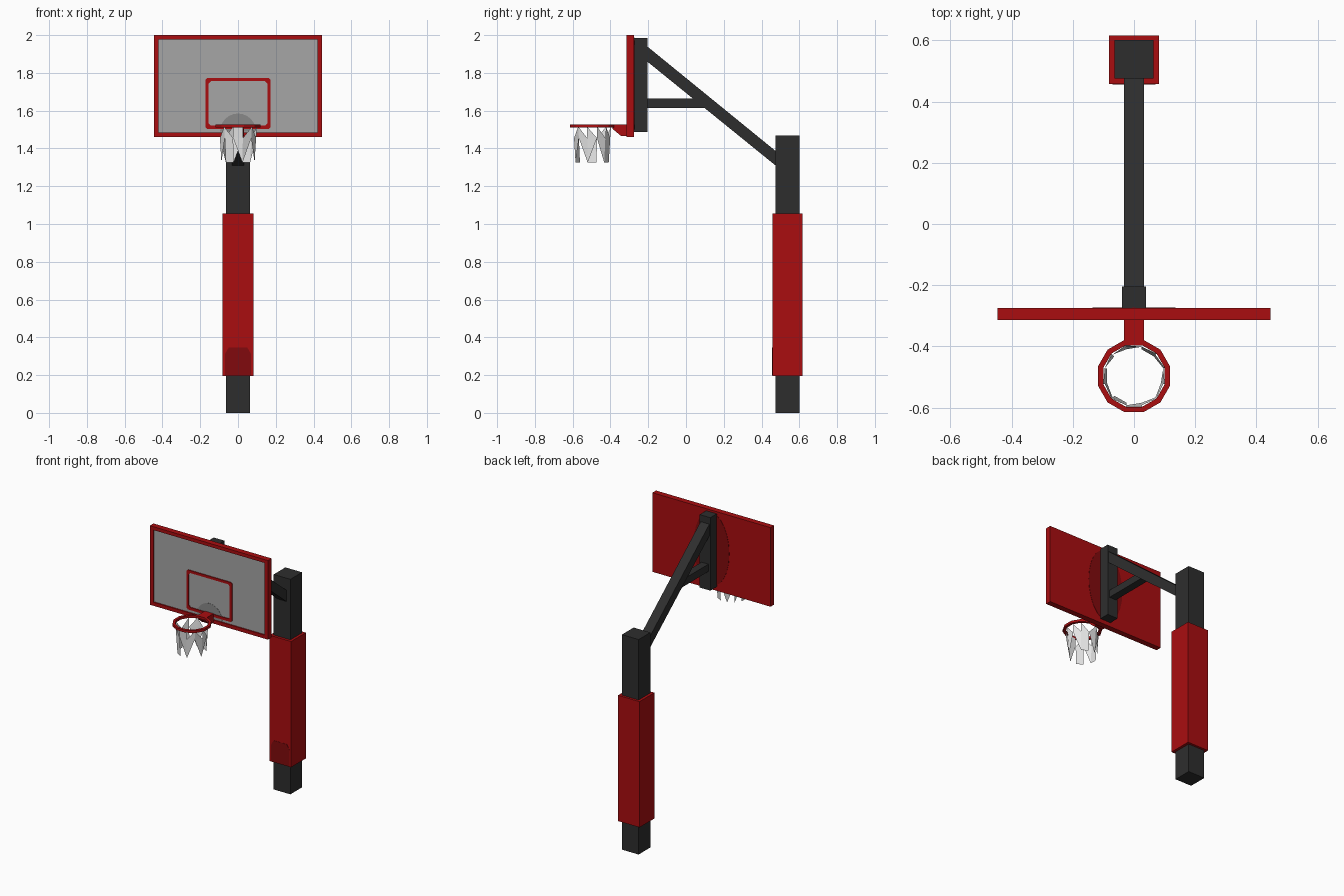
import bpy, math, random

if "Cube" in bpy.data.objects:
    bpy.data.objects.remove(bpy.data.objects["Cube"])

random.seed(4)


def mat(name, rgb):
    m = bpy.data.materials.new(name)
    m.diffuse_color = (*rgb, 1)
    m.use_nodes = True
    m.node_tree.nodes["Principled BSDF"].inputs["Base Color"].default_value = m.diffuse_color
    return m


RED = mat("red", (0.40, 0.004, 0.005))
DARK_RED = mat("dark red", (0.22, 0.003, 0.004))
BLACK = mat("charcoal", (0.027, 0.027, 0.027))
GREY = mat("board grey", (0.38, 0.38, 0.38))
DARK_GREY = mat("board dark grey", (0.25, 0.25, 0.25))
WHITE = mat("net white", (0.8, 0.8, 0.8))


def mesh(name, verts, faces, material):
    me = bpy.data.meshes.new(name)
    me.from_pydata(verts, [], faces)
    me.materials.append(material)
    ob = bpy.data.objects.new(name, me)
    bpy.context.collection.objects.link(ob)
    return ob


def prism(name, ring_a, ring_b, material):
    """Closed solid between two matching outlines."""
    n = len(ring_a)
    faces = [tuple(range(n))[::-1], tuple(range(n, 2 * n))]
    faces += [(i, (i + 1) % n, n + (i + 1) % n, n + i) for i in range(n)]
    return mesh(name, ring_a + ring_b, faces, material)


def side_profile(name, pts, half_w, material):
    """Extrude a (y, z) outline, counter-clockwise seen from +x, across x."""
    return prism(name, [(-half_w, y, z) for y, z in pts],
                 [(half_w, y, z) for y, z in pts], material)


def box(name, hx, y0, y1, z0, z1, material):
    return side_profile(name, [(y0, z0), (y1, z0), (y1, z1), (y0, z1)], hx, material)


def plate(name, pts, y_back, y_front, material):
    """Extrude an (x, z) outline, counter-clockwise seen from the front."""
    return prism(name, [(x, y_back, z) for x, z in pts],
                 [(x, y_front, z) for x, z in pts], material)


def loop_solid(name, rings, material):
    """Closed tube through a cycle of outlines (frames and hoops)."""
    n, m = len(rings[0]), len(rings)
    verts = [v for r in rings for v in r]
    faces = [(a * n + i, a * n + (i + 1) % n,
              (a + 1) % m * n + (i + 1) % n, (a + 1) % m * n + i)
             for a in range(m) for i in range(n)]
    return mesh(name, verts, faces, material)


def rect(hx, z0, z1, c=0.0):
    if not c:
        return [(-hx, z0), (hx, z0), (hx, z1), (-hx, z1)]
    return [(-hx + c, z0), (hx - c, z0), (hx, z0 + c), (hx, z1 - c),
            (hx - c, z1), (-hx + c, z1), (-hx, z1 - c), (-hx, z0 + c)]


def frame(name, outer, inner, yb, yf, material):
    return loop_solid(name, [[(x, y, z) for x, z in o] for o, y in
                             ((outer, yb), (outer, yf), (inner, yf), (inner, yb))], material)


# Pole and padded sleeve
box("pole", 0.063, 0.475, 0.601, 0, 1.468, BLACK)
box("pole_padding", 0.081, 0.457, 0.617, 0.196, 1.055, RED)
plate("padding_lower_panel", [(-0.07, 0.197), (0.07, 0.197), (0.07, 0.31),
                              (0.05, 0.345), (-0.05, 0.345), (-0.07, 0.31)],
      0.458, 0.4555, DARK_RED)

# Support arm, brace and upright
side_profile("diagonal_arm", [(-0.215, 1.868), (0.48, 1.305), (0.48, 1.382), (-0.215, 1.948)],
             0.033, BLACK)
box("horizontal_brace", 0.026, -0.21, 0.10, 1.615, 1.665, BLACK)
box("board_upright", 0.04, -0.277, -0.205, 1.488, 1.986, BLACK)

# Backboard: red back, raised rim, grey face
box("backboard_back", 0.446, -0.300, -0.275, 1.46, 2.0, RED)
frame("backboard_frame", rect(0.446, 1.46, 2.0), rect(0.42, 1.484, 1.977), -0.300, -0.314, RED)
plate("backboard_face", rect(0.421, 1.483, 1.978), -0.299, -0.305, GREY)
frame("target_square", rect(0.172, 1.503, 1.773, 0.010), rect(0.155, 1.521, 1.756, 0.012),
      -0.304, -0.311, RED)

# Darker mount areas on the two faces of the board
arc = [(0.095 * math.cos(a), 1.49 + 0.095 * math.sin(a))
       for a in (math.pi * i / 12 for i in range(13))]
plate("face_mount_area", arc, -0.304, -0.3065, DARK_GREY)
oval = [(0.135 * math.cos(a), 1.737 + 0.25 * math.sin(a))
        for a in (math.tau * i / 24 for i in range(24))]
plate("back_mount_area", oval, -0.2735, -0.276, DARK_RED)

# Hoop bracket
side_profile("hoop_bracket", [(-0.312, 1.467), (-0.312, 1.527), (-0.388, 1.527),
                              (-0.388, 1.503), (-0.345, 1.467)][::-1], 0.033, RED)

# Twelve-sided hoop
N, CY = 12, -0.497


def ring(r, z):
    return [(r * math.cos(a), CY + r * math.sin(a), z)
            for a in (math.tau * (i + 0.5) / N for i in range(N))]


loop_solid("hoop", [ring(0.122, 1.512), ring(0.122, 1.528),
                    ring(0.104, 1.528), ring(0.104, 1.512)][::-1], RED)

# Ragged net: upper quads and triangles, lower hanging points
net_rings = ring(0.104, 1.515) + ring(0.099, 1.455) + ring(0.091, 1.325)
net_faces = []
for i in range(N):
    j = (i + 1) % N
    t0, t1, m0, m1, b0, b1 = i, j, N + i, N + j, 2 * N + i, 2 * N + j
    net_faces.append(random.choice([(t0, m0, m1), (t1, m0, m1), (t0, m0, m1, t1)]))
    net_faces.append(random.choice([(m0, b0, m1), (m0, b1, m1), (m0, b0, b1, m1)]))
mesh("net", net_rings, net_faces, WHITE)

# Consistent outward normals on every closed part
import bmesh
for ob in bpy.data.objects:
    if ob.name != "net":
        bm = bmesh.new()
        bm.from_mesh(ob.data)
        bmesh.ops.recalc_face_normals(bm, faces=bm.faces)
        bm.to_mesh(ob.data)
        bm.free()
